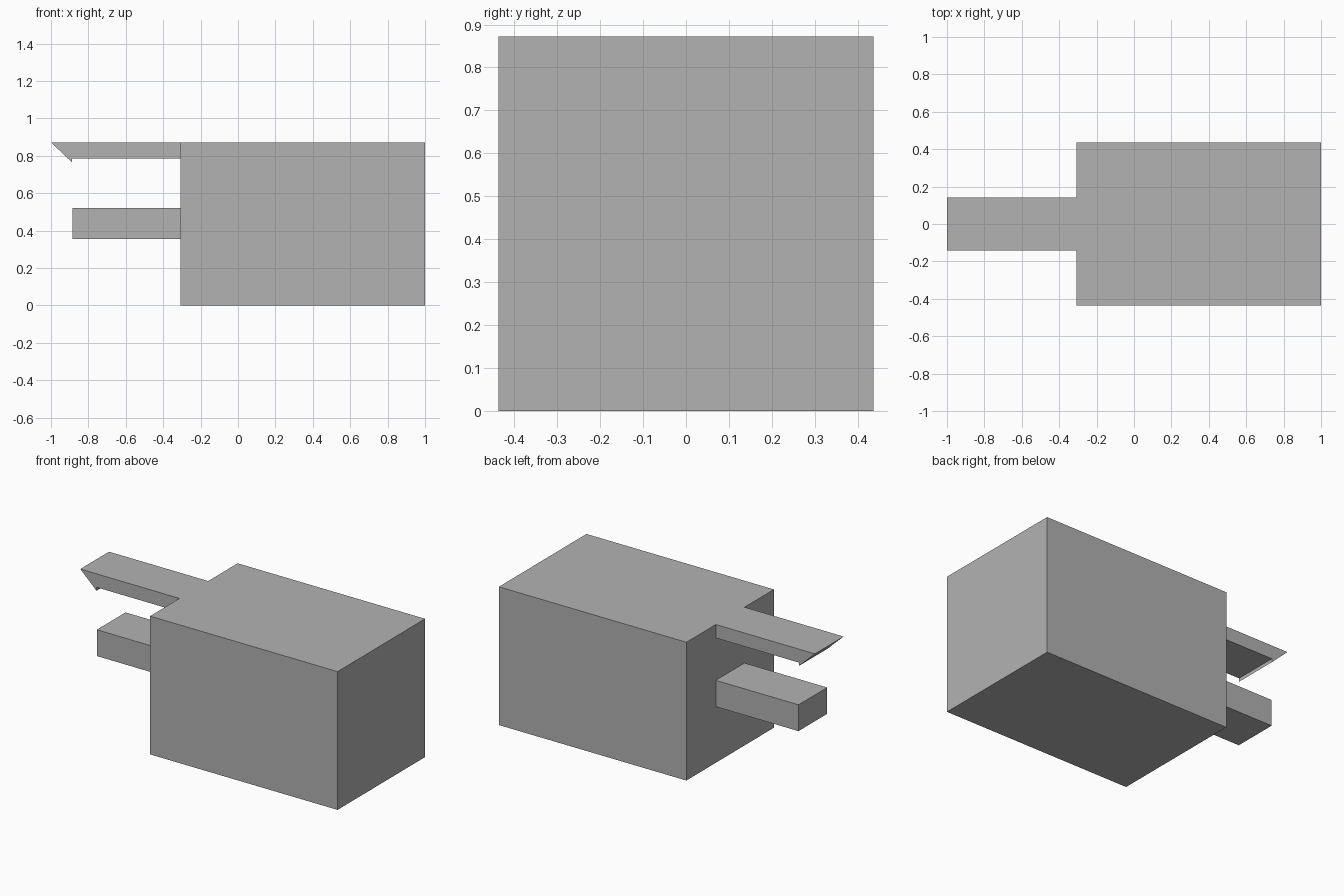
import bpy
import bmesh

cube = bpy.data.objects.get("Cube")
if cube:
    bpy.data.objects.remove(cube, do_unlink=True)

# Single flat grey for every part
grey = bpy.data.materials.new("mid_grey")
grey.use_nodes = True
colour = (0.448, 0.448, 0.448, 1.0)
grey.diffuse_color = colour
grey.node_tree.nodes["Principled BSDF"].inputs["Base Color"].default_value = colour


def extrude_profile(name, profile, half_depth):
    """Extrude a side profile (x, z) symmetrically along y."""
    bm = bmesh.new()
    face = bm.faces.new([bm.verts.new((x, -half_depth, z)) for x, z in profile])
    grown = bmesh.ops.extrude_face_region(bm, geom=[face])["geom"]
    verts = [g for g in grown if isinstance(g, bmesh.types.BMVert)]
    bmesh.ops.translate(bm, verts=verts, vec=(0, 2 * half_depth, 0))
    bmesh.ops.recalc_face_normals(bm, faces=bm.faces)
    mesh = bpy.data.meshes.new(name)
    bm.to_mesh(mesh)
    bm.free()
    mesh.materials.append(grey)
    obj = bpy.data.objects.new(name, mesh)
    bpy.context.collection.objects.link(obj)
    return obj


def box_profile(x0, x1, z0, z1):
    return [(x0, z0), (x1, z0), (x1, z1), (x0, z1)]


TOP = 0.872
ROOT = -0.308      # end of the body where the arms attach
ARM_HALF = 0.143

# Main block
extrude_profile("body", box_profile(ROOT, 1.0, 0.0, TOP), 0.436)

# Straight lower prong
extrude_profile("prong", box_profile(-0.885, ROOT, 0.354, 0.52), ARM_HALF)

# Upper latch arm with a slanted hook at its tip
latch = [(ROOT, TOP), (-1.0, TOP), (-0.887, 0.765), (-0.887, 0.787), (ROOT, 0.787)]
extrude_profile("latch_arm", latch, ARM_HALF)
